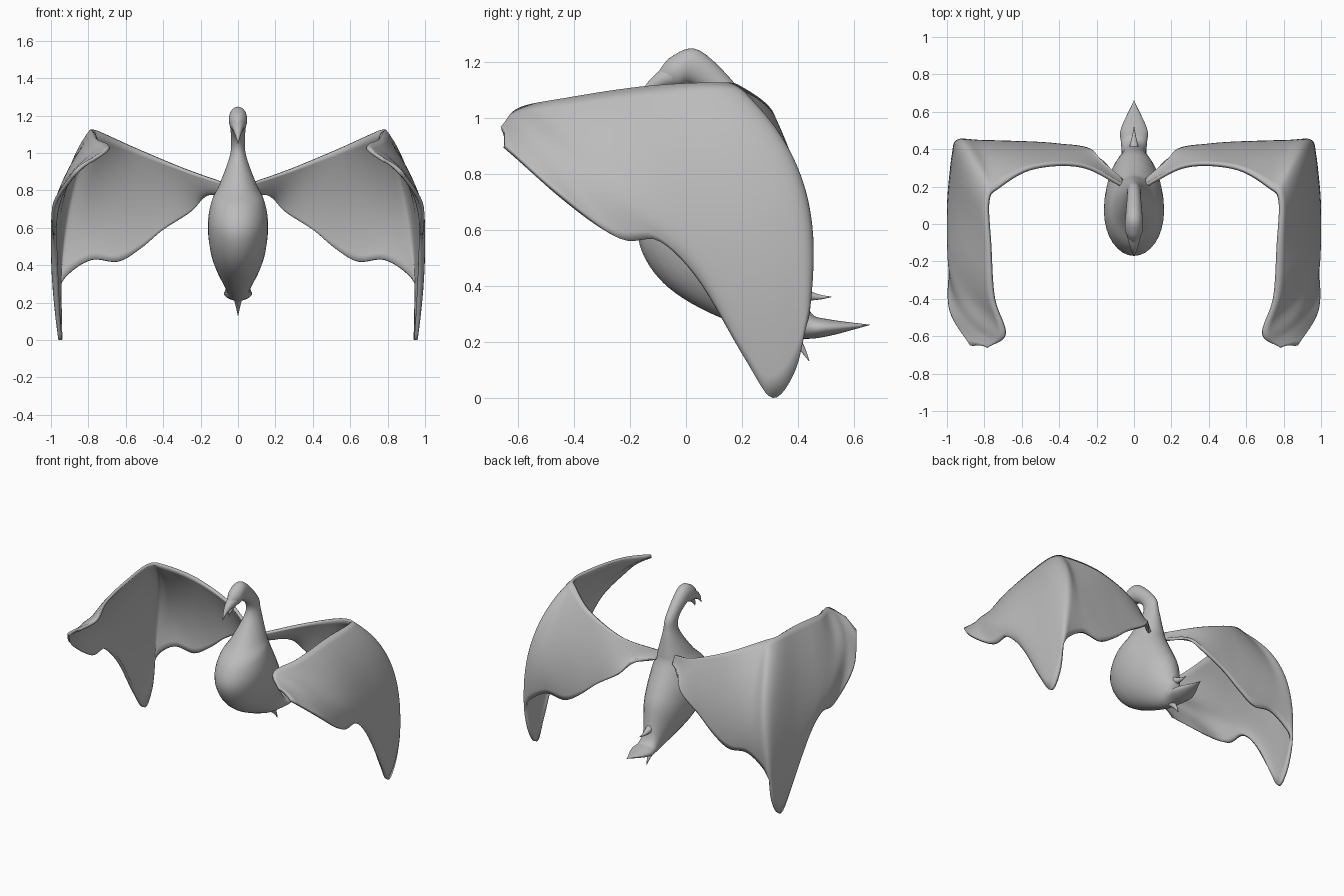
import bpy
import bmesh
import math
from mathutils import Vector

cube = bpy.data.objects.get("Cube")
if cube:
    bpy.data.objects.remove(cube, do_unlink=True)

grey = bpy.data.materials.new("plain grey")
grey.use_nodes = True
tone = (0.5, 0.5, 0.5, 1)
grey.diffuse_color = tone
grey.node_tree.nodes["Principled BSDF"].inputs["Base Color"].default_value = tone


def smooth_path(points, steps):
    """Catmull-Rom curve through points of any dimension."""
    pts = [Vector(p) for p in points]
    pts = [2 * pts[0] - pts[1]] + pts + [2 * pts[-1] - pts[-2]]
    path = []
    for i in range(1, len(pts) - 2):
        a, b, c, d = pts[i - 1:i + 3]
        for s in range(steps):
            t = s / steps
            path.append(0.5 * (2 * b + (c - a) * t + (2 * a - 5 * b + 4 * c - d) * t * t
                               + (3 * b - a - 3 * c + d) * t ** 3))
    return path + [pts[-2]]


def make_object(name, rows, closed):
    """Skin a list of point rows; closed rows become capped tubes."""
    bm = bmesh.new()
    grid = [[bm.verts.new(point) for point in row] for row in rows]
    count = len(grid[0])
    for row, following in zip(grid, grid[1:]):
        for j in range(count if closed else count - 1):
            k = (j + 1) % count
            bm.faces.new((row[j], row[k], following[k], following[j]))
    if closed:
        bm.faces.new(grid[0])
        bm.faces.new(grid[-1])
    bmesh.ops.recalc_face_normals(bm, faces=bm.faces)
    mesh = bpy.data.meshes.new(name)
    bm.to_mesh(mesh)
    bm.free()
    mesh.materials.append(grey)
    obj = bpy.data.objects.new(name, mesh)
    bpy.context.collection.objects.link(obj)
    bpy.ops.object.select_all(action="DESELECT")
    obj.select_set(True)
    bpy.context.view_layer.objects.active = obj
    bpy.ops.object.shade_smooth_by_angle(angle=math.radians(50))
    return obj


def make_tube(name, stations, sides=32):
    """Loft ellipses; station = belly y, z, back y, z, half width."""
    rows = []
    for belly_y, belly_z, back_y, back_z, width in smooth_path(stations, 6):
        low, high = Vector((0, belly_y, belly_z)), Vector((0, back_y, back_z))
        ring = []
        for j in range(sides):
            angle = math.tau * j / sides
            side = Vector((max(width, 0.001) * math.cos(angle), 0, 0))
            ring.append((low + high) / 2 + side + (high - low) / 2 * math.sin(angle))
        rows.append(ring)
    return make_object(name, rows, True)


def make_spike(name, base, bend, tip, radius):
    """Curved cone on the centre plane, tapering from base to tip."""
    base, bend, tip = Vector(base), Vector(bend), Vector(tip)
    stations = []
    for i in range(6):
        t = i / 5
        centre = base.lerp(bend, t).lerp(bend.lerp(tip, t), t)
        along = (bend - base).lerp(tip - bend, t).normalized()
        width = max(radius * (1 - t), 0.001)
        across = Vector((along.y, -along.x)) * width
        stations.append((*(centre - across), *(centre + across), width))
    return make_tube(name, stations, 16)


# Tail, body, neck and head as one continuous form
make_tube("body", [
    (.66, .26, .66, .26, 0), (.51, .22, .51, .28, .07), (.42, .21, .45, .3, .07),
    (.3, .22, .42, .38, .07), (.05, .32, .39, .53, .13), (-.1, .43, .35, .62, .155),
    (-.17, .57, .3, .71, .16), (-.13, .7, .26, .79, .14), (-.02, .81, .25, .85, .1),
    (.1, .97, .23, .99, .045), (.1, 1.06, .2, 1.09, .037), (.02, 1.12, .05, 1.24, .046),
    (-.03, 1.11, -.05, 1.22, .046), (-.1, 1.12, -.11, 1.15, .01)])

# Open beak and the pointed feathers around the tail
make_spike("upper_beak", (-.05, 1.15), (-.14, 1.12), (-.17, 1.05), .04)
make_spike("lower_beak", (-.03, 1.14), (-.09, 1.1), (-.1, 1.05), .03)
make_spike("upper_tail_feather", (.34, .42), (.41, .35), (.52, .36), .045)
make_spike("lower_tail_feather", (.32, .27), (.41, .2), (.44, .13), .035)

# Wing: three guide curves from the shoulder, round the wrist, to the front tip
top_edge = [
    (.05, .2, .83), (.28, .31, .91), (.54, .3, 1.02), (.72, .2, 1.1), (.78, .12, 1.12),
    (.77, -.12, 1.11), (.75, -.4, 1.07), (.69, -.59, 1.03), (.78, -.66, .96)]
middle = [
    (.06, .22, .8), (.27, .36, .8), (.53, .4, .75), (.8, .4, .76), (.91, .38, .78),
    (.96, .14, .67), (.96, -.16, .77), (.91, -.44, .85), (.82, -.65, .94)]
bottom_edge = [
    (.07, .24, .78), (.17, .34, .78), (.25, .4, .69), (.4, .42, .59), (.52, .43, .49),
    (.64, .43, .42), (.78, .43, .43), (.9, .43, .36), (.95, .43, .28),
    (.95, .39, .1), (.95, .31, 0), (.96, .22, .13), (.97, .06, .41),
    (.98, -.09, .56), (.98, -.24, .57), (.98, -.46, .73), (.87, -.65, .9)]

# The lower curve has twice the control points, so it takes half the steps
curves = smooth_path(top_edge, 12), smooth_path(middle, 12), smooth_path(bottom_edge, 6)
rows = []
for top, mid, low in zip(*curves):
    row = []
    for j in range(21):
        v = j / 20
        row.append(top * (1 - v) * (1 - 2 * v) + mid * 4 * v * (1 - v) + low * v * (2 * v - 1))
    rows.append(row)
wings = make_object("wings", rows, False)
shell = wings.modifiers.new("thickness", "SOLIDIFY")
shell.thickness = 0.02
shell.offset = 0
wings.modifiers.new("other_side", "MIRROR")
